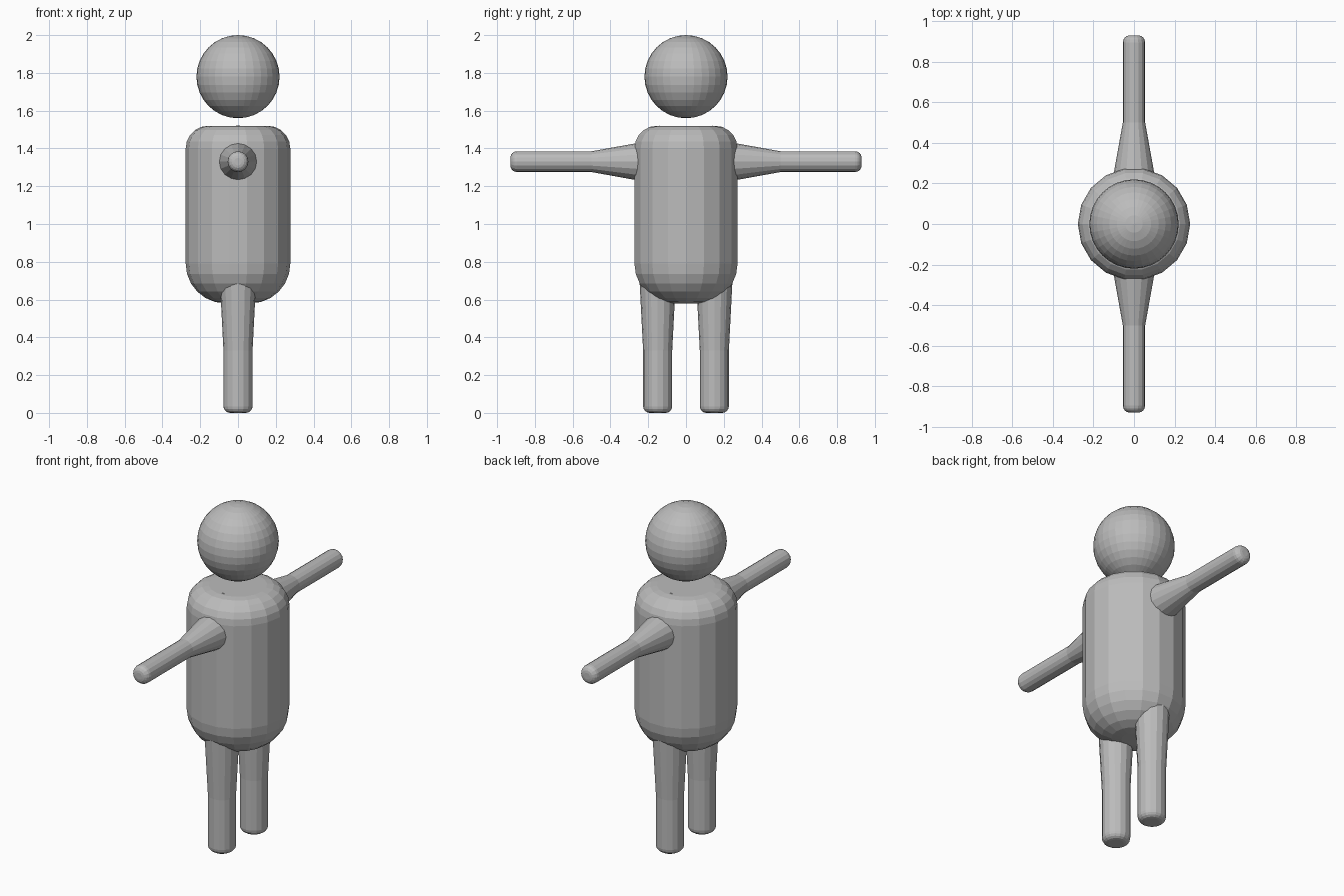
import bpy, bmesh, math
from mathutils import Matrix

if "Cube" in bpy.data.objects:
    bpy.data.objects.remove(bpy.data.objects["Cube"])

grey = bpy.data.materials.new("plain grey")
grey.diffuse_color = (0.5, 0.5, 0.5, 1)
grey.use_nodes = True
grey.node_tree.nodes["Principled BSDF"].inputs["Base Color"].default_value = grey.diffuse_color


def add_object(name, bm):
    bmesh.ops.recalc_face_normals(bm, faces=bm.faces)
    mesh = bpy.data.meshes.new(name)
    bm.to_mesh(mesh)
    bm.free()
    mesh.materials.append(grey)
    obj = bpy.data.objects.new(name, mesh)
    bpy.context.collection.objects.link(obj)
    return obj


def lathe(name, profile, sides, matrix=Matrix()):
    """Closed turned solid from (radius, height) points, flat caps at both ends."""
    bm = bmesh.new()
    rings = []
    for r, z in profile:
        rings.append([bm.verts.new((r * math.cos(2 * math.pi * i / sides),
                                    r * math.sin(2 * math.pi * i / sides), z))
                      for i in range(sides)])
    for a, b in zip(rings, rings[1:]):
        for i in range(sides):
            j = (i + 1) % sides
            bm.faces.new((a[i], a[j], b[j], b[i]))
    bm.faces.new(rings[0])
    bm.faces.new(rings[-1])
    bm.transform(matrix)
    return add_object(name, bm)


def arc(r0, z0, radius, start, end, steps):
    """Rounded corner points, angles in degrees."""
    angles = [math.radians(start + (end - start) * k / steps) for k in range(steps + 1)]
    return [(r0 + radius * math.cos(t), z0 + radius * math.sin(t)) for t in angles]


# Head
bm = bmesh.new()
bmesh.ops.create_uvsphere(bm, u_segments=32, v_segments=16, radius=0.22,
                          matrix=Matrix.Translation((0, 0, 1.78)))
add_object("head", bm)

# Torso: wide rounded bottom, tighter rounded shoulders
lathe("torso",
      arc(0.067, 0.79, 0.21, -90, 0, 6) + arc(0.157, 1.40, 0.12, 0, 90, 5), 18)

# Arms and legs, one on each side
arm_profile = [(0.192, 0.14), (0.10, 0.25), (0.055, 0.50)] + arc(0.02, 0.895, 0.035, 0, 90, 4)
leg_profile = arc(0.042, 0.035, 0.035, -90, 0, 4) + [(0.077, 0.33), (0.097, 0.72)]
for side, s in (("left", -1), ("right", 1)):
    lathe("arm_" + side, arm_profile, 16,
          Matrix.Translation((0, 0, 1.33)) @ Matrix.Rotation(-s * math.pi / 2, 4, 'X'))
    lathe("leg_" + side, leg_profile, 16, Matrix.Translation((0, s * 0.15, 0)))
